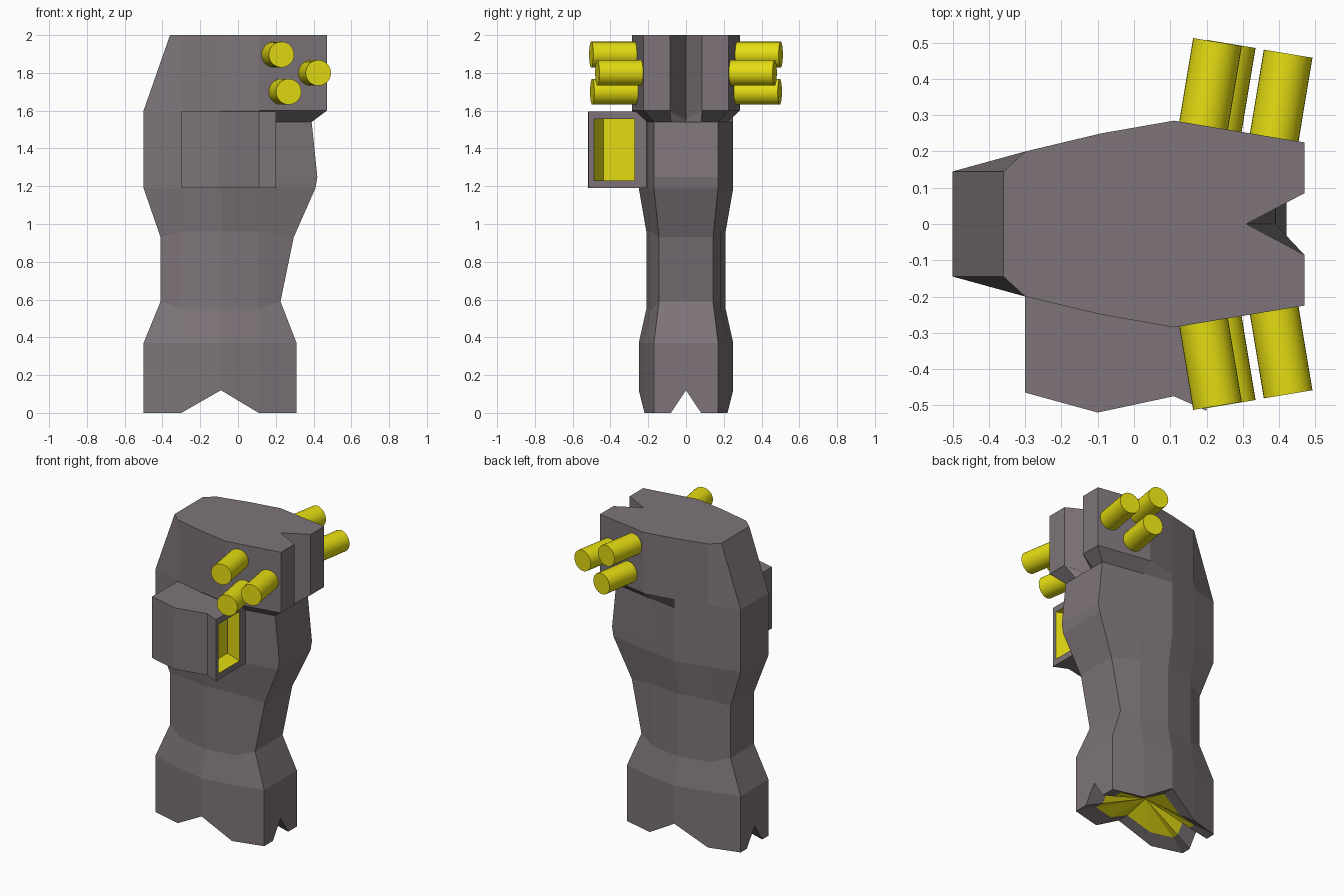
import bpy, bmesh, math
from mathutils import Vector

cube = bpy.data.objects.get("Cube")
if cube:
    bpy.data.objects.remove(cube)


def material(name, rgb):
    m = bpy.data.materials.new(name)
    m.use_nodes = True
    m.diffuse_color = (*rgb, 1)
    m.node_tree.nodes["Principled BSDF"].inputs["Base Color"].default_value = (*rgb, 1)
    return m


grey = material("warm grey", (0.205, 0.175, 0.19))
yellow = material("yellow", (0.78, 0.72, 0.006))


def finish(bm, name):
    bmesh.ops.recalc_face_normals(bm, faces=bm.faces)
    mesh = bpy.data.meshes.new(name)
    bm.to_mesh(mesh)
    bm.free()
    mesh.materials.append(grey)
    mesh.materials.append(yellow)
    obj = bpy.data.objects.new(name, mesh)
    bpy.context.collection.objects.link(obj)
    return obj


# Half outline of one level, running from the +x end to the -x end
def level(end_z, mid_z, left, right, width=1.0, head=False, notch=None):
    half = [(right, 0), (right, 0.08), (right, 0.17), (0.11, 0.22),
            (-0.09, 0.25), (-0.3, 0.2), (left, 0.145), (left, 0.08), (left, 0)]
    if head:
        half[:4] = [(0.31, 0), (right, 0.085), (right, 0.225), (0.11, 0.285)]
    pts = [Vector((x, y * width, mid_z if 3 <= i <= 5 else end_z))
           for i, (x, y) in enumerate(half)]
    if notch is not None:
        for i in (0, 4, 8):
            pts[i].z = notch
    return pts


def mirrored(half):
    return half + [Vector((p.x, -p.y, p.z)) for p in half[-2:0:-1]]


# Main body: lofted levels with a notched foot and an overhanging top
levels = [
    level(0, 0, -0.5, 0.31, notch=0.12),
    level(0.37, 0.37, -0.5, 0.31),
    level(0.59, 0.55, -0.41, 0.225, 0.84),
    level(0.93, 0.96, -0.41, 0.295, 0.84),
    level(1.19, 1.19, -0.5, 0.41),
    level(1.25, 1.25, -0.5, 0.42),
    level(1.54, 1.54, -0.5, 0.39),
    level(1.6, 1.6, -0.5, 0.47, head=True),
    level(2, 2, -0.36, 0.47, head=True),
]
levels[7][0].z = 1.55

bm = bmesh.new()
rings = [[bm.verts.new(p) for p in mirrored(l)] for l in levels]


def bridge(a, b):
    n = len(a)
    for i in range(n):
        j = (i + 1) % n
        bm.faces.new((a[i], a[j], b[j], b[i]))


for a, b in zip(rings, rings[1:]):
    bridge(a, b)
bm.faces.new(rings[-1])

# Underside: grey rim around a yellow hollow
rim = []
for v in rings[0]:
    x, y, z = v.co
    rim.append(bm.verts.new((-0.09 + (x + 0.09) * 0.72, y * 0.68, max(z, 0.045))))
bridge(rim, rings[0])
centre = bm.verts.new((-0.09, 0, 0.16))
for i, v in enumerate(rim):
    f = bm.faces.new((v, rim[(i + 1) % len(rim)], centre))
    f.material_index = 1
finish(bm, "body")

# Side box with a recessed yellow opening on its +x end
bm = bmesh.new()
outline = [(-0.3, -0.17), (-0.3, -0.465), (-0.1, -0.52), (0.11, -0.475),
           (0.2, -0.515), (0.2, -0.21), (0.11, -0.17)]
low, high = [[bm.verts.new((x, y, z)) for x, y in outline] for z in (1.19, 1.595)]
bridge(low, high)
bm.faces.new(low)
bm.faces.new(high)
bmesh.ops.recalc_face_normals(bm, faces=bm.faces)
end = max(bm.faces, key=lambda f: f.normal.x)
bmesh.ops.inset_individual(bm, faces=[end], thickness=0.057)
for v in end.verts:
    v.co.y += -0.47 - (-0.458) if v.co.y < -0.36 else -0.022
out = bmesh.ops.extrude_discrete_faces(bm, faces=[end])
floor = out["faces"][0]
bmesh.ops.translate(bm, verts=floor.verts, vec=(-0.12, 0.05, 0))
floor.material_index = 1
for e in floor.edges:
    for f in e.link_faces:
        f.material_index = 1
finish(bm, "side_box")

# Yellow barrels: three on each side, square to the angled faces
lean = Vector((0.164, 0.986, 0)).normalized()
for side, label in ((-1, "front"), (1, "back")):
    for i, (x, y, z) in enumerate([(0.19, 0.26, 1.897), (0.385, 0.228, 1.8),
                                   (0.228, 0.255, 1.7)]):
        axis = Vector((lean.x, lean.y * side, 0))
        start = Vector((x, y * side, z))
        bpy.ops.mesh.primitive_cylinder_add(
            vertices=32, radius=0.068, depth=0.245, location=start + axis * 0.1225,
            rotation=axis.to_track_quat('Z', 'Y').to_euler())
        barrel = bpy.context.object
        barrel.name = f"{label}_barrel_{i + 1}"
        barrel.data.materials.append(yellow)
        bpy.ops.object.shade_smooth_by_angle(angle=math.radians(30))
